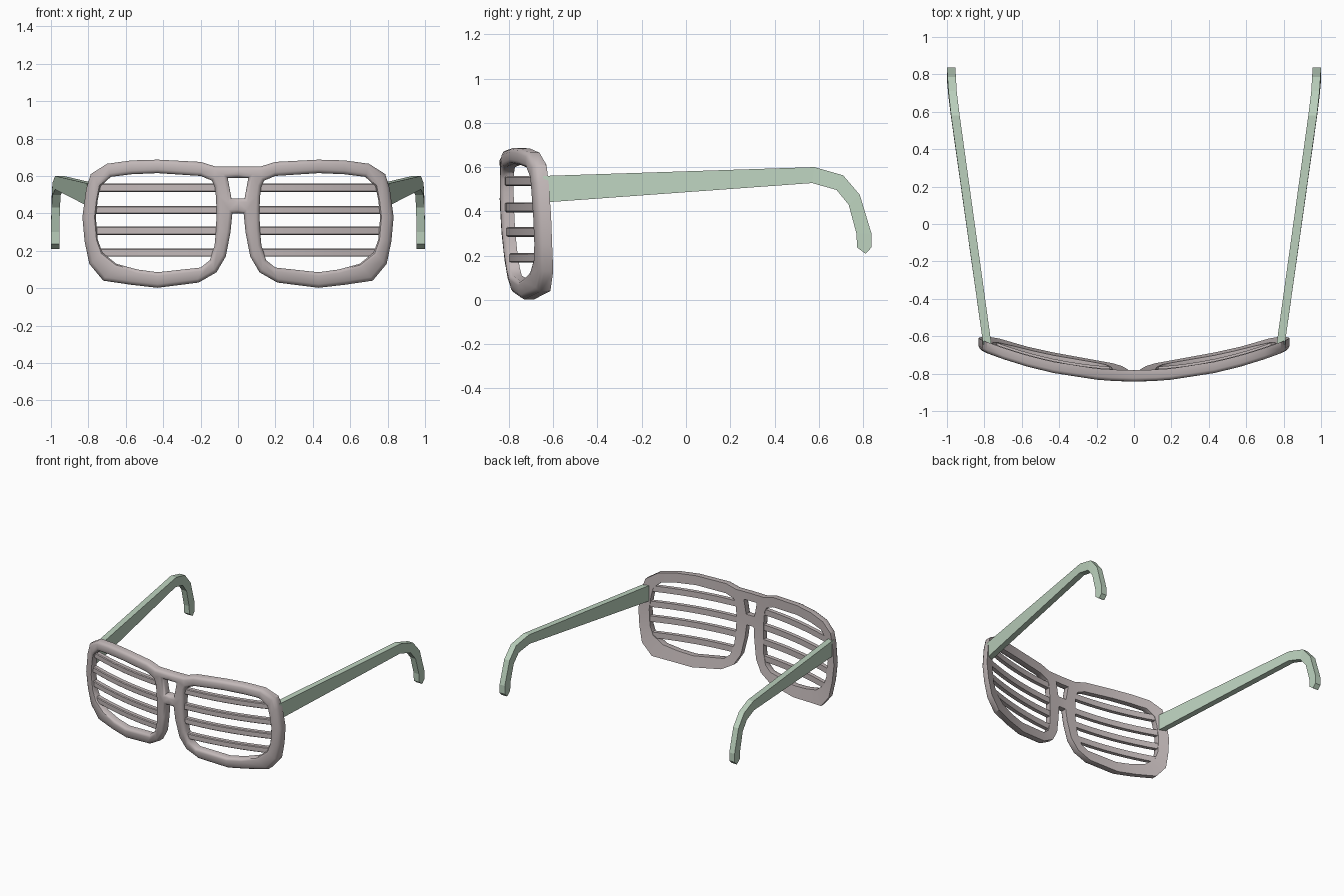
import bpy, bmesh, math

if "Cube" in bpy.data.objects:
    bpy.data.objects.remove(bpy.data.objects["Cube"])


def material(name, rgb):
    m = bpy.data.materials.new(name)
    m.diffuse_color = (*rgb, 1)
    m.use_nodes = True
    m.node_tree.nodes["Principled BSDF"].inputs["Base Color"].default_value = m.diffuse_color
    return m


GREY = material("warm grey plastic", (0.54, 0.48, 0.48))
GREEN = material("pale green plastic", (0.51, 0.65, 0.52))


def bend(x, z):
    """Front surface of the wrapped frame, with the lower rim swept back."""
    return -0.842 + 0.245 * x * x + 0.05 * max(0, 1 - z / 0.5) ** 2


def finish(bm, name, mat, angle=None):
    bmesh.ops.recalc_face_normals(bm, faces=bm.faces)
    me = bpy.data.meshes.new(name)
    bm.to_mesh(me)
    bm.free()
    me.materials.append(mat)
    ob = bpy.data.objects.new(name, me)
    bpy.context.collection.objects.link(ob)
    if angle:
        bpy.ops.object.select_all(action='DESELECT')
        ob.select_set(True)
        bpy.context.view_layer.objects.active = ob
        bpy.ops.object.shade_smooth_by_angle(angle=math.radians(angle))
    return ob


# Frame: half outline as (outer x, z, inner x, z) pairs around one opening
RIM = [(.12, .65, .14, .575), (.20, .675, .20, .60), (.43, .687, .43, .615),
       (.57, .683, .57, .609), (.70, .665, .68, .595), (.787, .61, .735, .545),
       (.812, .53, .75, .47), (.832, .38, .76, .38), (.82, .25, .75, .26),
       (.795, .13, .725, .19), (.72, .04, .65, .13), (.57, .018, .54, .10),
       (.43, .002, .43, .085), (.21, .03, .20, .11), (.115, .085, .15, .15),
       (.065, .17, .125, .23), (.04, .30, .117, .32), (.03, .40, .115, .42),
       (.035, .48, .118, .49), (.055, .59, .125, .545)]

bm = bmesh.new()
for s in (1, -1):
    def quad(pts):
        bm.faces.new([bm.verts.new((s * x, 0.060, z)) for x, z in pts])
    for i, a in enumerate(RIM):
        b = RIM[(i + 1) % len(RIM)]
        quad([a[:2], b[:2], b[2:], a[2:]])
    quad([(0, .65), (.12, .65), (.055, .59), (0, .59)])   # upper bridge
    quad([(0, .48), (.035, .48), (.03, .40), (0, .40)])   # lower bridge
bmesh.ops.remove_doubles(bm, verts=bm.verts, dist=1e-4)
bmesh.ops.recalc_face_normals(bm, faces=bm.faces)
ext = bmesh.ops.extrude_face_region(bm, geom=bm.faces[:], use_keep_orig=True)["geom"]
front = [g for g in ext if isinstance(g, bmesh.types.BMFace)]


def set_depth(faces, y):
    for v in {v for f in faces for v in f.verts}:
        v.co.y = y


# rounded front edge in two steps
set_depth(front, 0.018)
for width, y in ((0.007, 0.006), (0.012, 0.0)):
    bmesh.ops.inset_region(bm, faces=front, thickness=width, use_even_offset=True)
    set_depth(front, y)
for v in bm.verts:
    v.co.y += bend(v.co.x, v.co.z)
finish(bm, "frame_front", GREY, 40)

# Shutter slats following the wrap of the frame
for side, s in (("right", 1), ("left", -1)):
    for k, zc in enumerate((.537, .418, .307, .190)):
        bm = bmesh.new()
        rings = []
        n = 8
        for i in range(n + 1):
            x = .09 + (.775 - .09) * i / n
            rings.append([bm.verts.new((s * x, bend(x, zc) + d, zc + h))
                          for d, h in ((.020, -.017), (.020, .017), (.026, .022),
                                       (.056, .022), (.056, -.022), (.026, -.022))])
        for a, b in zip(rings, rings[1:]):
            for j in range(6):
                bm.faces.new((a[j], a[(j + 1) % 6], b[(j + 1) % 6], b[j]))
        bm.faces.new(rings[0])
        bm.faces.new(rings[-1])
        finish(bm, f"slat_{side}_{k + 1}", GREY, 30)

# Temples: (top y, z, bottom y, z, inner x, outer x) stations to the ear hook
ARM = [(-.645, .56, -.645, .44, .762, .806), (.58, .60, .57, .528, .932, .978),
       (.71, .563, .68, .497, .948, .992), (.785, .475, .735, .43, .952, .997),
       (.838, .30, .77, .30, .955, 1.0), (.838, .237, .773, .237, .955, 1.0),
       (.812, .21, .806, .212, .955, 1.0)]
for side, s in (("right", 1), ("left", -1)):
    bm = bmesh.new()
    rings = [[bm.verts.new((s * x, y, z)) for x, y, z in
              ((xi, ty, tz), (xo, ty, tz), (xo, by, bz), (xi, by, bz))]
             for ty, tz, by, bz, xi, xo in ARM]
    for a, b in zip(rings, rings[1:]):
        for j in range(4):
            bm.faces.new((a[j], a[(j + 1) % 4], b[(j + 1) % 4], b[j]))
    bm.faces.new(rings[0])
    bm.faces.new(rings[-1])
    finish(bm, f"temple_{side}", GREEN)
